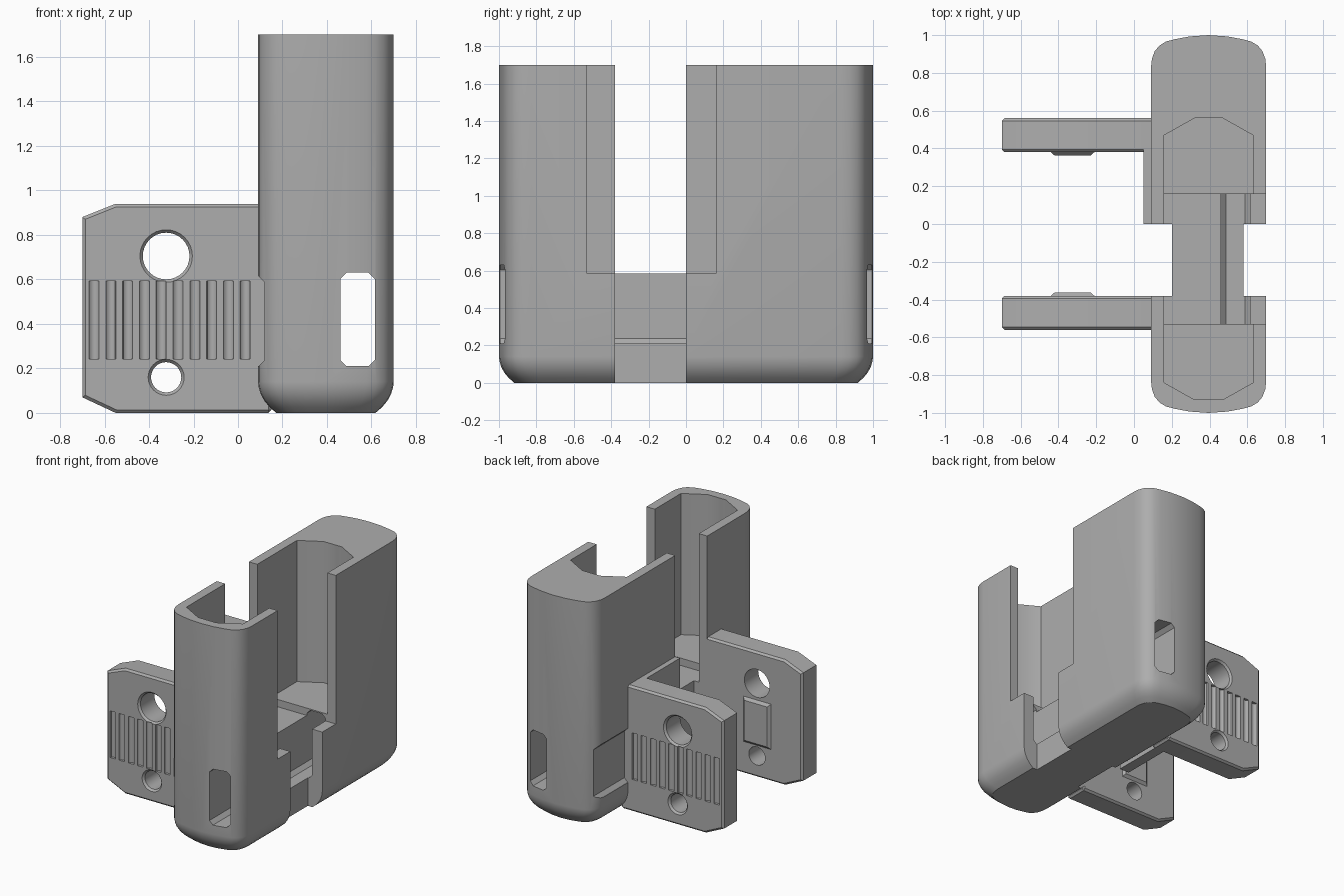
import bpy, bmesh, math

if "Cube" in bpy.data.objects:
    bpy.data.objects.remove(bpy.data.objects["Cube"], do_unlink=True)

grey = bpy.data.materials.new("plain grey")
grey.use_nodes = True
GREY = (0.42, 0.42, 0.42, 1)
grey.diffuse_color = GREY
grey.node_tree.nodes["Principled BSDF"].inputs["Base Color"].default_value = GREY


def loft(name, rings):
    """Closed solid through matching rings of points."""
    bm = bmesh.new()
    loops = [[bm.verts.new(p) for p in ring] for ring in rings]
    n = len(loops[0])
    for a, b in zip(loops, loops[1:]):
        for i in range(n):
            j = (i + 1) % n
            bm.faces.new((a[i], a[j], b[j], b[i]))
    bm.faces.new(loops[0])
    bm.faces.new(loops[-1])
    bmesh.ops.recalc_face_normals(bm, faces=bm.faces)
    mesh = bpy.data.meshes.new(name)
    bm.to_mesh(mesh)
    bm.free()
    mesh.materials.append(grey)
    obj = bpy.data.objects.new(name, mesh)
    bpy.context.collection.objects.link(obj)
    return obj


def box(name, x0, x1, y0, y1, z0, z1):
    plan = [(x0, y0), (x1, y0), (x1, y1), (x0, y1)]
    return loft(name, [[(x, y, z) for x, y in plan] for z in (z0, z1)])


def along_y(name, profile, y0, y1):
    return loft(name, [[(x, y, z) for x, z in profile] for y in (y0, y1)])


def chamfered(x0, x1, z0, z1, c):
    return [(x0 + c, z0), (x1 - c, z0), (x1, z0 + c), (x1, z1 - c),
            (x1 - c, z1), (x0 + c, z1), (x0, z1 - c), (x0, z0 + c)]


def apply(obj, mod):
    bpy.ops.object.select_all(action="DESELECT")
    bpy.context.view_layer.objects.active = obj
    obj.select_set(True)
    bpy.ops.object.modifier_apply(modifier=mod.name)


def cut(obj, cutter):
    mod = obj.modifiers.new("cut", "BOOLEAN")
    mod.operation, mod.solver, mod.object = "DIFFERENCE", "EXACT", cutter
    apply(obj, mod)
    bpy.data.objects.remove(cutter, do_unlink=True)


def smooth(obj):
    bpy.ops.object.select_all(action="DESELECT")
    bpy.context.view_layer.objects.active = obj
    obj.select_set(True)
    bpy.ops.object.shade_smooth_by_angle(angle=math.radians(30))


# Housing: rounded footprint lofted upward with a rounded lower edge
CX, HALF = 0.395, 0.305
corner = [(0.305, 0.83), (0.3, 0.875), (0.285, 0.915), (0.26, 0.945),
          (0.225, 0.966), (0.18, 0.978), (0.1, 0.993), (0, 1)]
quarter = corner + [(-x, y) for x, y in corner[-2::-1]]
plan = quarter + [(-x, -y) for x, y in quarter]
foot = [(0.082, 0), (0.052, 0.026), (0.028, 0.055), (0.012, 0.085),
        (0.003, 0.115), (0, 0.14), (0, 1.7)]
housing = loft("housing", [[(CX + x * (1 - i / HALF), y * (1 - i), z)
                            for x, y in plan] for i, z in foot])

# Deep pocket with chamfered ends
pocket = [(0.16, -0.84), (0.32, -0.93), (0.47, -0.93), (0.63, -0.84),
          (0.63, 0.47), (0.47, 0.56), (0.32, 0.56), (0.16, 0.47)]
cut(housing, loft("pocket", [[(x, y, z) for x, y in pocket] for z in (0.64, 2)]))
# Wide opening on one side, narrow notches on both sides
cut(housing, box("wide_opening", 0.16, 1, -0.53, 0.16, 0.585, 2))
cut(housing, box("near_notch", 0.58, 1, -0.38, 0, -1, 2))
cut(housing, box("far_notch", -1, 0.2, -0.38, 0, -1, 2))
# Lengthwise tunnel that forms the end windows
cut(housing, along_y("tunnel", chamfered(0.46, 0.615, 0.21, 0.63, 0.028), -2, 2))
# Relief beside the finger grips
for s in (-1, 1):
    cut(housing, along_y("relief", chamfered(-0.2, 0.12, 0.21, 0.615, 0.028),
                         s * 0.56, s * 1.5))
smooth(housing)

# Small ledge joining the back arm to the notch
box("arm_ledge", 0.05, 0.13, 0, 0.45, 0.005, 0.94)

# Two mirrored arms
outline = [(0.15, 0), (0.15, 0.94), (-0.55, 0.94), (-0.7, 0.88),
           (-0.7, 0.07), (-0.55, 0)]
for s, side in ((-1, "front"), (1, "back")):
    arm = along_y(side + "_arm", outline, s * 0.38, s * 0.56)
    bevel = arm.modifiers.new("edge", "BEVEL")
    bevel.width, bevel.segments, bevel.limit_method = 0.014, 1, "ANGLE"
    bevel.angle_limit = math.radians(75)
    apply(arm, bevel)

    # Countersunk holes
    for z, r in ((0.705, 0.105), (0.16, 0.068)):
        rings = []
        for y, radius in ((0.3, r), (0.545, r), (0.575, r + 0.026)):
            rings.append([(-0.323 + radius * math.cos(a), s * y,
                           z + radius * math.sin(a))
                          for a in (math.tau * k / 32 for k in range(32))])
        cut(arm, loft("hole", rings))

    # Row of round-bottomed grip grooves
    for i in range(10):
        x = -0.647 + 0.0755 * i
        ring = [(x + 0.0225 * math.cos(a), s * 0.56 + 0.02 * math.sin(a))
                for a in (math.tau * k / 12 for k in range(12))]
        cut(arm, loft("groove", [[(px, py, z) for px, py in ring]
                                 for z in (0.242, 0.592)]))
    smooth(arm)

    # Raised pad on the inner face
    rings = []
    for y, c in ((0.385, 0), (0.38, 0), (0.362, 0.02)):
        rings.append([(x, s * y, z) for x, z in
                      ((-0.44 + c, 0.24 + c), (-0.21 - c, 0.24 + c),
                       (-0.21 - c, 0.58 - c), (-0.44 + c, 0.58 - c))])
    loft(side + "_pad", rings)
